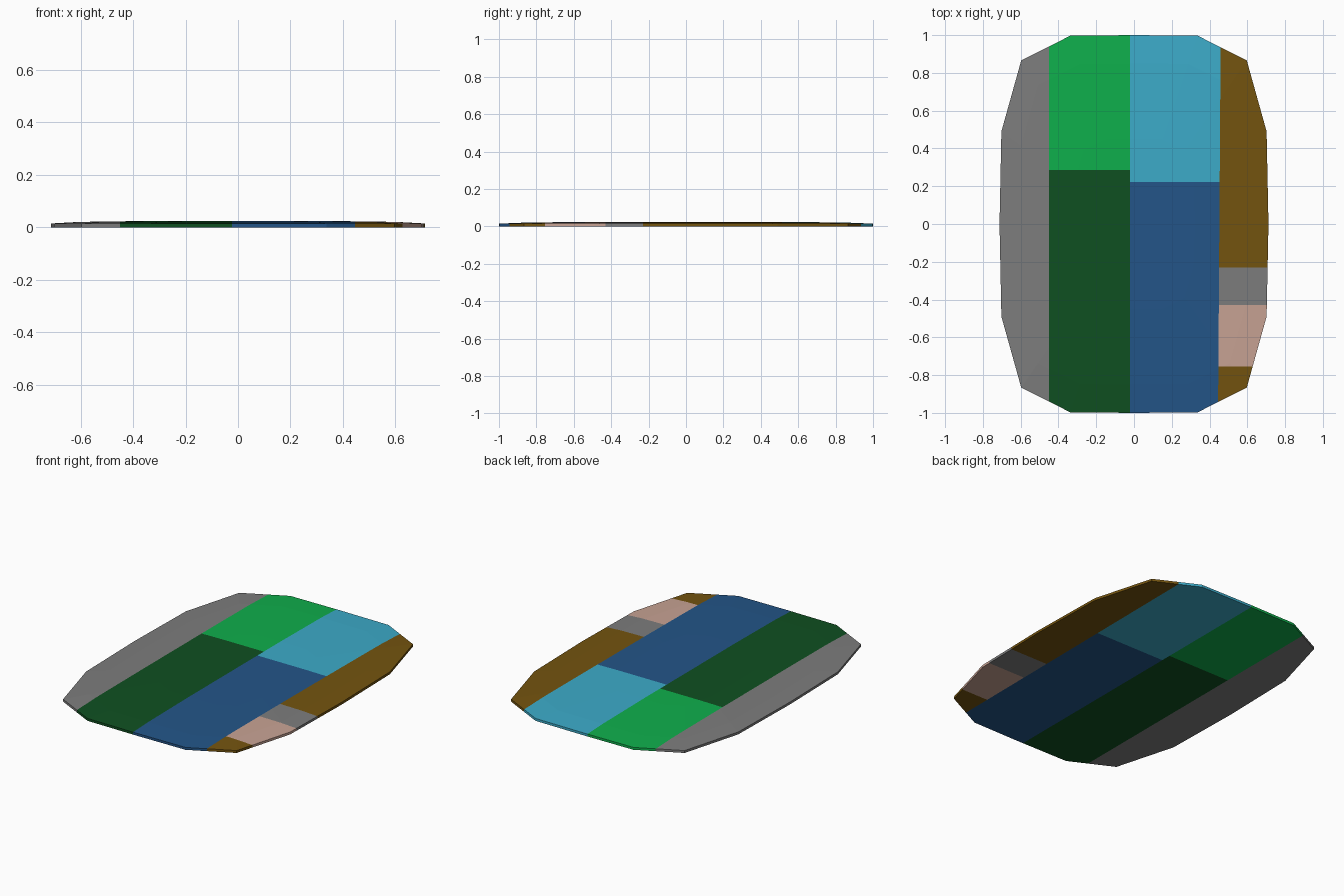
import bpy, bmesh
from mathutils import Vector

if "Cube" in bpy.data.objects:
    bpy.data.objects.remove(bpy.data.objects["Cube"])


def linear(c):
    c /= 255
    return c / 12.92 if c <= 0.04045 else ((c + 0.055) / 1.055) ** 2.4


# Flat colours (sRGB bytes converted to linear)
PALETTE = [("grey", (125, 125, 125)), ("bright green", (15, 175, 76)),
           ("dark green", (15, 80, 33)), ("light blue", (60, 171, 201)),
           ("deep blue", (35, 85, 136)), ("brown", (116, 84, 15)),
           ("pale pink", (200, 163, 148))]
GREY, GREEN, DARK, SKY, BLUE, BROWN, PINK = range(7)

# Strips from left to right: right-hand limit, then colours from front to back
# with the y position where each colour ends
STRIPS = [(-0.45, [(2, GREY)]),
          (-0.022, [(0.285, DARK), (2, GREEN)]),
          (0.452, [(0.222, BLUE), (2, SKY)]),
          (2, [(-0.755, BROWN), (-0.43, PINK), (-0.23, GREY), (2, BROWN)])]
SLANT = 0.007  # slight lean of the right-hand seam


def strip_of(p):
    for i, (x, _) in enumerate(STRIPS):
        if p.x < x + (SLANT * p.y if i == 2 else 0):
            return i


def cut(bm, faces, co, no):
    geom = set(faces)
    for f in faces:
        geom.update(f.edges)
        geom.update(f.verts)
    bmesh.ops.bisect_plane(bm, geom=list(geom), dist=1e-5, plane_co=co, plane_no=no)


# Sixteen-sided rounded outline, mirrored from one quarter
quarter = [(0.712, 0), (0.702, 0.49), (0.597, 0.866), (0.337, 0.997), (0, 1)]
half = quarter + [(-x, y) for x, y in quarter[-2::-1]]
outline = half + [(x, -y) for x, y in half[-2:0:-1]]

# Slightly domed body: flat underside, thin rim, raised middle
bm = bmesh.new()
rings = [[bm.verts.new((x * s, y * s, z)) for x, y in outline]
         for s, z in ((1, 0), (1, 0.015), (0.85, 0.021), (0.45, 0.025))]
n = len(outline)
for a, b in zip(rings, rings[1:]):
    for i in range(n):
        j = (i + 1) % n
        bm.faces.new((a[i], a[j], b[j], b[i]))
bm.faces.new(rings[0][::-1])
bm.faces.new(rings[-1])

# Cut the seams between strips, then the colour changes within each strip
for i, (x, _) in enumerate(STRIPS[:-1]):
    cut(bm, list(bm.faces), Vector((x, 0, 0)), Vector((1, -SLANT if i == 2 else 0, 0)))
for i, (_, bands) in enumerate(STRIPS):
    for y, _ in bands[:-1]:
        faces = [f for f in bm.faces if strip_of(f.calc_center_median()) == i]
        cut(bm, faces, Vector((0, y, 0)), Vector((0, 1, 0)))

# Colour every face by the strip and band it lies in
for f in bm.faces:
    c = f.calc_center_median()
    f.material_index = next(m for y, m in STRIPS[strip_of(c)][1] if c.y < y)
bmesh.ops.recalc_face_normals(bm, faces=bm.faces)

mesh = bpy.data.meshes.new("patchwork_mat")
bm.to_mesh(mesh)
bm.free()
for name, rgb in PALETTE:
    mat = bpy.data.materials.new(name)
    mat.diffuse_color = (*[linear(c) for c in rgb], 1)
    mat.use_nodes = True
    mat.node_tree.nodes["Principled BSDF"].inputs["Base Color"].default_value = mat.diffuse_color
    mesh.materials.append(mat)
mat_object = bpy.data.objects.new("patchwork_mat", mesh)
bpy.context.collection.objects.link(mat_object)
